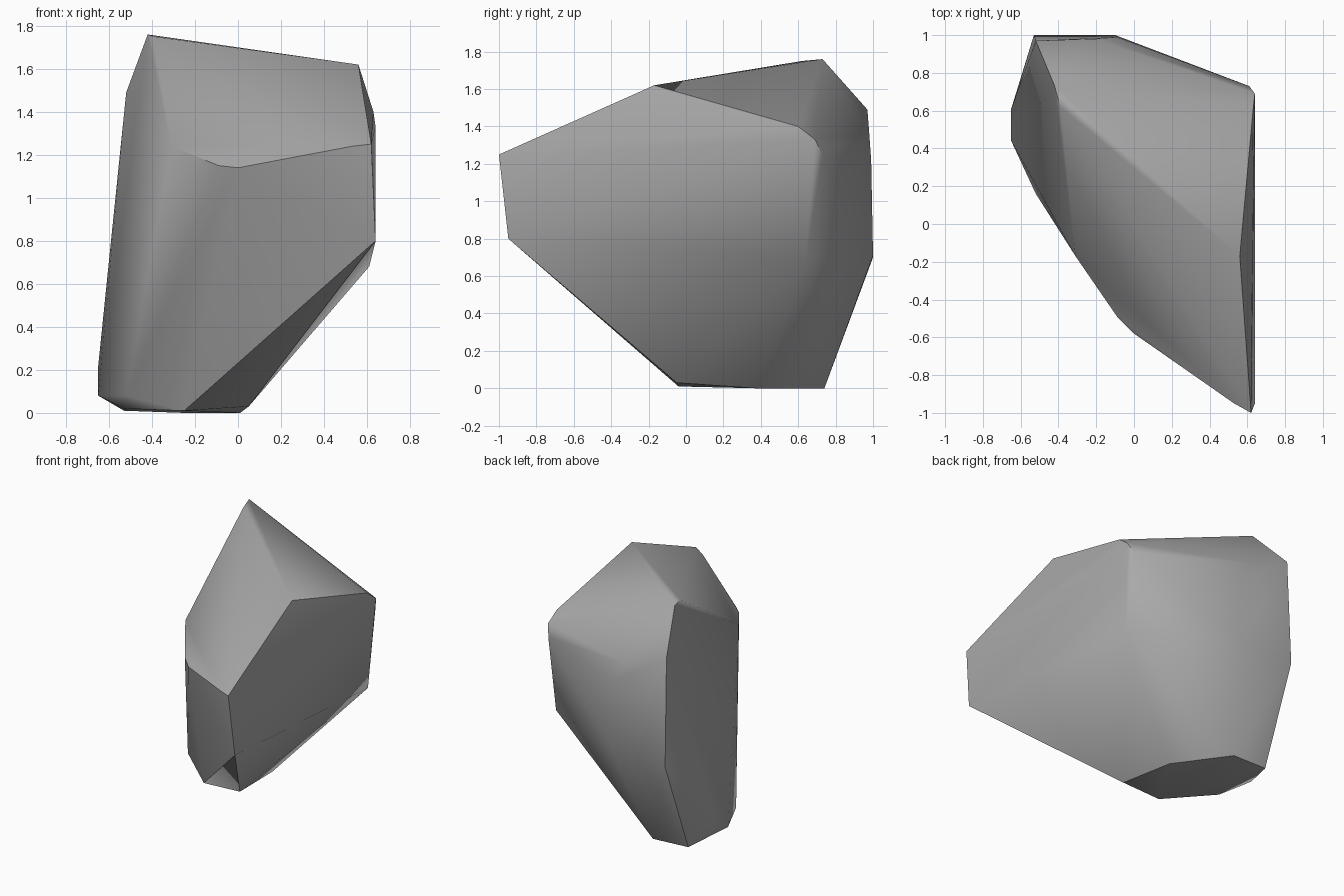
import bpy, bmesh, math

cube = bpy.data.objects.get("Cube")
if cube:
    bpy.data.objects.remove(cube, do_unlink=True)

# Corner points of the boulder, grouped by region
crown = [(-.42, .73, 1.76), (-.39, .62, 1.75), (.56, -.17, 1.62)]
front_rim = [(-.31, -.17, 1.24), (-.09, -.49, 1.15), (0, -.58, 1.14),
             (.53, -.95, 1.24), (.62, -1, 1.25), (.64, -.95, .8)]
side_rim = [(.63, .6, 1.4), (.64, .69, 1.33), (.61, .73, 1.25), (.61, .64, .68)]
back = [(-.52, .97, 1.49), (-.2, .98, 1.36), (-.09, .99, 1.22),
        (-.1, 1, .71), (-.53, 1, .7)]
foot = [(.05, -.05, .03), (-.25, -.04, .01), (-.53, .25, .02), (-.53, .73, .01),
        (-.25, .74, 0), (.01, .38, 0)]
low_corner = [(-.52, .16, .08), (-.65, .44, .08), (-.65, .61, .22)]

# Wrap the corners in a faceted stone skin
bm = bmesh.new()
for p in crown + front_rim + side_rim + back + foot + low_corner:
    bm.verts.new(p)
hull = bmesh.ops.convex_hull(bm, input=bm.verts)
loose = [v for v in bm.verts if not v.link_faces]
bmesh.ops.delete(bm, geom=loose, context='VERTS')
bmesh.ops.dissolve_limit(bm, angle_limit=math.radians(2), verts=bm.verts, edges=bm.edges)
bmesh.ops.recalc_face_normals(bm, faces=bm.faces)
mesh = bpy.data.meshes.new("boulder")
bm.to_mesh(mesh)
bm.free()

# Plain grey stone
stone = bpy.data.materials.new("grey_stone")
stone.use_nodes = True
grey = (.4, .4, .4, 1)
stone.diffuse_color = grey
bsdf = next(n for n in stone.node_tree.nodes if n.type == 'BSDF_PRINCIPLED')
bsdf.inputs["Base Color"].default_value = grey
bsdf.inputs["Roughness"].default_value = .9
mesh.materials.append(stone)

boulder = bpy.data.objects.new("boulder", mesh)
bpy.context.collection.objects.link(boulder)
bpy.context.view_layer.objects.active = boulder
boulder.select_set(True)
bpy.ops.object.shade_smooth_by_angle(angle=math.radians(40))
